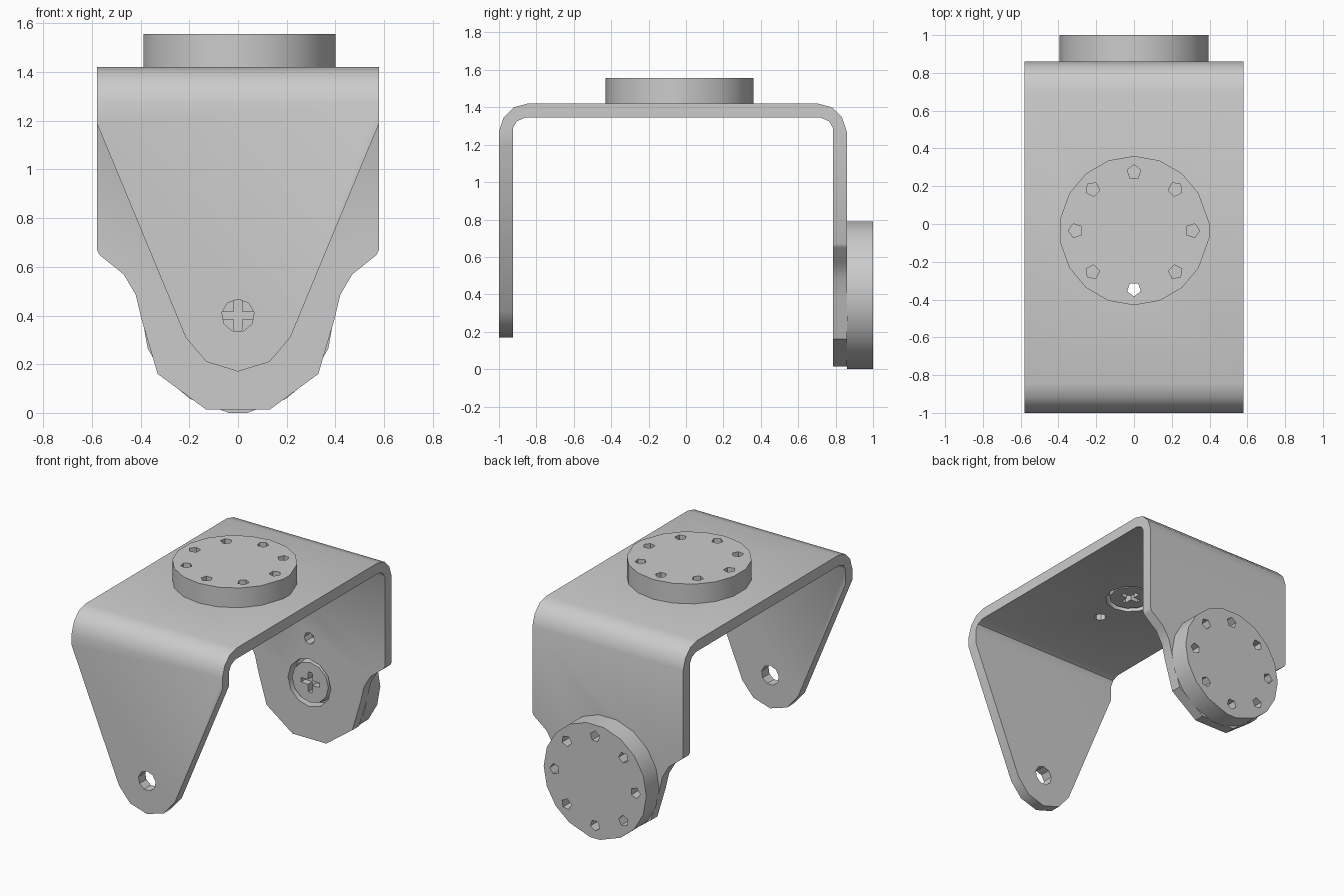
import bpy, bmesh, math
from mathutils import Matrix

if "Cube" in bpy.data.objects:
    bpy.data.objects.remove(bpy.data.objects["Cube"])


def frame(x, y, z, origin=(0, 0, 0)):
    m = Matrix((x, y, z)).transposed().to_4x4()
    m.translation = origin
    return m


def ring(n, r, cx=0, cy=0, rot=90):
    return [(cx + r * math.cos(math.radians(rot) + 2 * math.pi * i / n),
             cy + r * math.sin(math.radians(rot) + 2 * math.pi * i / n)) for i in range(n)]


def prism(name, pts, z0, z1, m, taper=1.0):
    """Extrude a 2D outline between two local heights."""
    bm = bmesh.new()
    a = [bm.verts.new((x * taper, y * taper, z0)) for x, y in pts]
    b = [bm.verts.new((x, y, z1)) for x, y in pts]
    bm.faces.new(a)
    bm.faces.new(b)
    for i in range(len(pts)):
        j = (i + 1) % len(pts)
        bm.faces.new((a[i], a[j], b[j], b[i]))
    bm.transform(m)
    bmesh.ops.recalc_face_normals(bm, faces=bm.faces)
    me = bpy.data.meshes.new(name)
    bm.to_mesh(me)
    bm.free()
    ob = bpy.data.objects.new(name, me)
    bpy.context.collection.objects.link(ob)
    return ob


def activate(ob):
    bpy.ops.object.select_all(action='DESELECT')
    ob.select_set(True)
    bpy.context.view_layer.objects.active = ob


def cut(ob, cutters):
    for c in cutters:
        activate(ob)
        mod = ob.modifiers.new("cut", 'BOOLEAN')
        mod.operation = 'DIFFERENCE'
        mod.solver = 'EXACT'
        mod.object = c
        bpy.ops.object.modifier_apply(modifier=mod.name)
        bpy.data.objects.remove(c)


def smooth(ob, deg=35):
    activate(ob)
    bpy.ops.object.shade_smooth_by_angle(angle=math.radians(deg))


def mirrored(half):
    return half + [(-x, z) for x, z in reversed(half)]


YZ = frame((0, 1, 0), (0, 0, 1), (1, 0, 0))
XZ = frame((1, 0, 0), (0, 0, 1), (0, -1, 0))
TOP = Matrix.Translation((0, -0.035, 1.42))
BACK = frame((0, 0, -1), (-1, 0, 0), (0, 1, 0), (0, 0.86, 0.40))

# bent sheet bracket
profile = [(-1, 0.1), (-1, 1.27), (-0.975, 1.345), (-0.92, 1.4), (-0.845, 1.42),
           (0.705, 1.42), (0.78, 1.4), (0.835, 1.345), (0.86, 1.27), (0.86, -0.1),
           (0.785, -0.1), (0.785, 1.29), (0.765, 1.325), (0.72, 1.345),
           (-0.86, 1.345), (-0.905, 1.325), (-0.925, 1.29), (-0.925, 0.1)]
bracket = prism("bracket", profile, -0.58, 0.58, YZ)

# leg outlines, holes for screws and locating pins
front_leg = [(0.8, -0.3), (0.8, 1.19), (0.58, 1.19), (0.215, 0.31), (0.13, 0.21), (0, 0.17)]
front_waste = front_leg + [(-x, z) for x, z in reversed(front_leg[:-1])]
back_waste = mirrored([(0.8, -0.3), (0.8, 0.67), (0.58, 0.67), (0.57, 0.65), (0.47, 0.57),
                       (0.42, 0.485), (0.395, 0.38), (0.33, 0.16), (0.13, 0.013)])
cut(bracket, [
    prism("cutter", front_waste, 0.8, 1.1, XZ),
    prism("cutter", back_waste, -1.0, -0.7, XZ),
    prism("cutter", ring(9, 0.067, 0, 0.40), 0.8, 1.1, XZ),
    prism("cutter", ring(12, 0.165), -0.12, 0.05, TOP),
    prism("cutter", ring(12, 0.165), -0.12, 0.05, BACK),
    prism("cutter", ring(8, 0.04, 0, -0.31), -0.12, 0.05, TOP),
    prism("cutter", ring(8, 0.04, -0.31, 0), -0.12, 0.05, BACK)])
smooth(bracket)

# round horn discs, each with a small flat on the rim and eight holes
R = 0.395
outline = [(0.4, -0.037), (0.4, 0.037)]
outline += [(R * math.cos(math.radians(a)), R * math.sin(math.radians(a)))
            for a in range(30, 350, 20)]
cross = []
for k in range(4):
    c, s = math.cos(k * math.pi / 2), math.sin(k * math.pi / 2)
    cross += [(c * x - s * y, s * x + c * y) for x, y in ((0.07, -0.015), (0.07, 0.015), (0.017, 0.017))]

for name, m in (("top", TOP), ("back", BACK)):
    disc = prism(name + "_disc", outline, 0, 0.137 if name == "top" else 0.14, m)
    holes = []
    for k in range(8):
        t = k * math.pi / 4
        holes.append(prism("cutter", ring(5, 0.038, 0.31 * math.cos(t), 0.31 * math.sin(t), 45 * k),
                           -0.1, 0.25, m))
    cut(disc, holes)
    smooth(disc, 30)

    # recessed cross-head screw
    screw = prism(name + "_screw", ring(12, 0.15), -0.066, 0.0, m, taper=0.93)
    cut(screw, [prism("cutter", cross, -0.08, -0.02, m)])
    smooth(screw)
